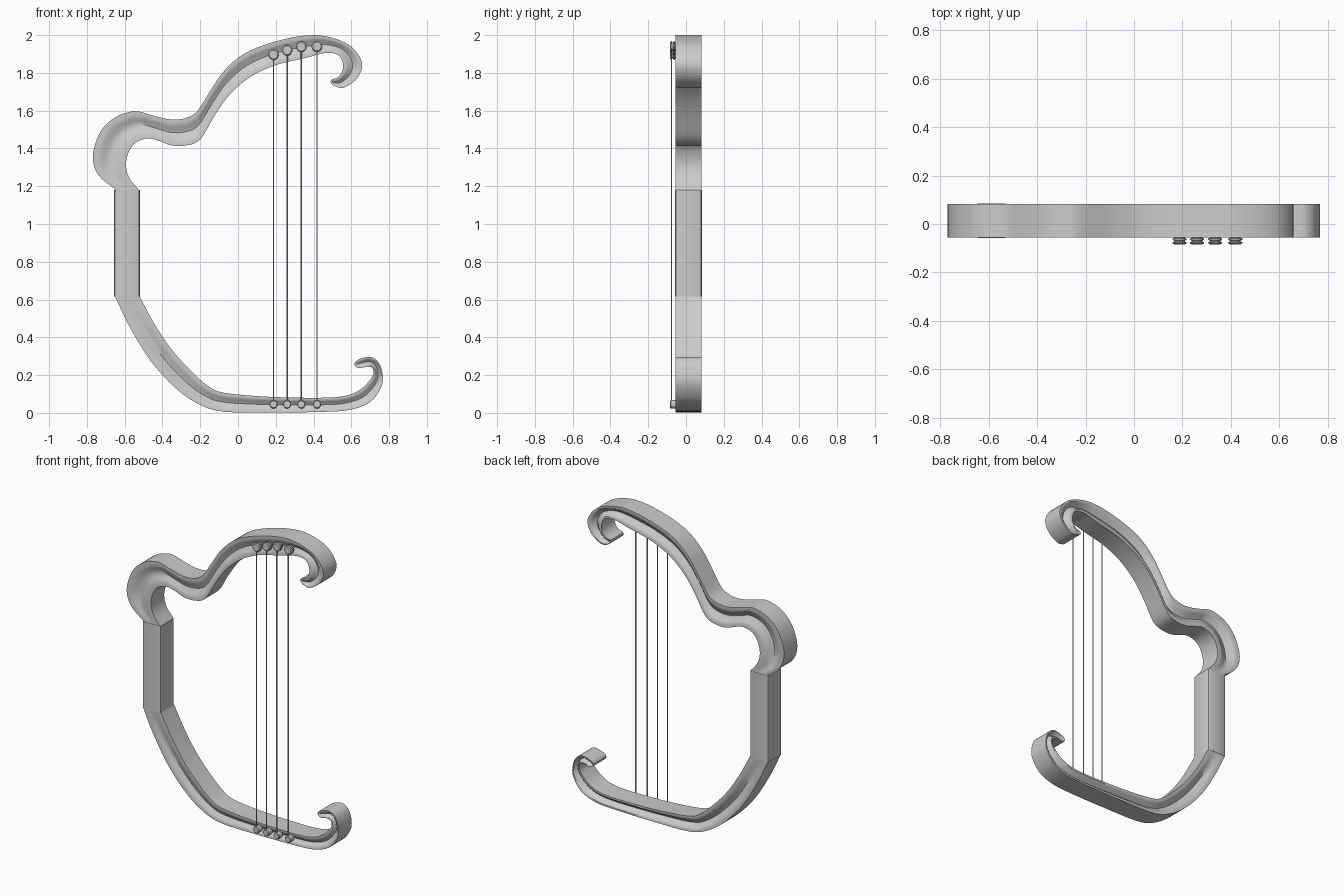
import bpy, bmesh, math
from mathutils import Vector

if "Cube" in bpy.data.objects:
    bpy.data.objects.remove(bpy.data.objects["Cube"])

FRONT, BACK = -0.055, 0.082


def finish(bm, name, angle=35):
    bmesh.ops.recalc_face_normals(bm, faces=bm.faces[:])
    me = bpy.data.meshes.new(name)
    bm.to_mesh(me)
    bm.free()
    ob = bpy.data.objects.new(name, me)
    bpy.context.collection.objects.link(ob)
    bpy.ops.object.select_all(action='DESELECT')
    ob.select_set(True)
    bpy.context.view_layer.objects.active = ob
    bpy.ops.object.shade_smooth_by_angle(angle=math.radians(angle))
    return ob


def spline(pts, steps=4):
    """Smooth curve through 2D points."""
    p = [Vector(q) for q in pts]
    p = [2 * p[0] - p[1]] + p + [2 * p[-1] - p[-2]]
    out = []
    for i in range(1, len(p) - 2):
        a, b, c, d = p[i - 1:i + 3]
        for k in range(steps):
            t = k / steps
            out.append(0.5 * (2 * b + (c - a) * t + (2 * a - 5 * b + 4 * c - d) * t * t
                              + (3 * b - a - 3 * c + d) * t ** 3))
    return out + [p[-2]]


def arm(name, outer, inner):
    """Loft between outer and inner edge curves, with a soft groove front and back."""
    o, n = spline(outer), spline(inner)
    ts = [0, 0.15, 0.25, 0.37, 0.5, 0.63, 0.75, 0.85, 1]
    bm = bmesh.new()
    rings = []
    for i, (a, b) in enumerate(zip(o, n)):
        fade = min(1, i / 8, (len(o) - 1 - i) / 8)
        ring = []
        for y, depth, order in ((FRONT, 0.02, ts), (BACK, -0.03, ts[::-1])):
            for t in order:
                dip = math.cos((t - 0.5) / 0.35 * math.pi / 2) ** 2 if 0.15 < t < 0.85 else 0
                q = a.lerp(b, t)
                ring.append(bm.verts.new((q.x, y + depth * dip * fade, q.y)))
        rings.append(ring)
    m = len(rings[0])
    for r, s in zip(rings, rings[1:]):
        for k in range(m):
            bm.faces.new((r[k], r[(k + 1) % m], s[(k + 1) % m], s[k]))
    bm.faces.new(rings[0])
    bm.faces.new(rings[-1][::-1])
    return finish(bm, name)


def lathe(name, x, z, profile, n=16):
    """Turned part about the y axis; profile is (radius, y)."""
    bm = bmesh.new()
    rings = [[bm.verts.new((x + r * math.cos(2 * math.pi * k / n), y,
                            z + r * math.sin(2 * math.pi * k / n))) for k in range(n)]
             for r, y in profile]
    for a, b in zip(rings, rings[1:]):
        for k in range(n):
            bm.faces.new((a[k], a[(k + 1) % n], b[(k + 1) % n], b[k]))
    bm.faces.new(rings[0])
    bm.faces.new(rings[-1][::-1])
    return finish(bm, name)


# Upper neck with shoulder bulge and scroll
arm("upper_neck",
    [(-.645, 1.18), (-.74, 1.26), (-.769, 1.36), (-.73, 1.485), (-.65, 1.565), (-.545, 1.597),
     (-.455, 1.575), (-.36, 1.554), (-.28, 1.56), (-.217, 1.597), (-.148, 1.703), (-.074, 1.81),
     (.03, 1.9), (.17, 1.958), (.33, 1.995), (.46, 1.995), (.59, 1.947), (.656, 1.857),
     (.635, 1.777), (.566, 1.724), (.515, 1.728), (.489, 1.75)],
    [(-.525, 1.18), (-.577, 1.247), (-.593, 1.316), (-.577, 1.385), (-.54, 1.432), (-.476, 1.453),
     (-.413, 1.438), (-.35, 1.416), (-.275, 1.416), (-.2, 1.448), (-.12, 1.58), (-.042, 1.687),
     (.063, 1.777), (.196, 1.84), (.354, 1.878), (.46, 1.905), (.53, 1.895), (.556, 1.846),
     (.55, 1.804), (.526, 1.775), (.505, 1.768), (.492, 1.762)])

# Lower body with curled foot
arm("lower_body",
    [(-.65, .615), (-.58, .467), (-.466, .28), (-.333, .133), (-.2, .042), (-.07, .006),
     (.17, .002), (.434, .005), (.593, .016), (.7, .058), (.757, .133), (.767, .196),
     (.746, .265), (.7, .297), (.635, .281), (.615, .262)],
    [(-.52, .615), (-.44, .467), (-.35, .334), (-.254, .228), (-.16, .143), (-.07, .106),
     (.17, .085), (.434, .08), (.566, .09), (.645, .122), (.7, .175), (.717, .212),
     (.71, .238), (.685, .244), (.642, .237), (.62, .246)])

# Straight pillar
bm = bmesh.new()
bmesh.ops.create_cube(bm, size=1)
for v in bm.verts:
    v.co = (-.588 + v.co.x * .136, (FRONT + BACK) / 2 + v.co.y * (BACK - FRONT + .004),
            .8975 + v.co.z * .565)
bmesh.ops.bevel(bm, geom=[e for e in bm.edges if abs(e.verts[0].co.z - e.verts[1].co.z) > .1],
                offset=.012, segments=2, profile=.5, affect='EDGES')
finish(bm, "pillar")

# Strings with spool pegs above and plain pins below
LOW = .045
for i, (x, z) in enumerate([(.188, 1.897), (.26, 1.92), (.335, 1.938), (.418, 1.94)], 1):
    lathe(f"tuning_peg_{i}", x, z, [(.022, -.045), (.022, -.058), (.029, -.06), (.029, -.066),
                                    (.022, -.068), (.022, -.073), (.029, -.075), (.029, -.079),
                                    (.023, -.084)])
    lathe(f"string_pin_{i}", x, LOW, [(.022, -.045), (.022, -.08), (.018, -.084)])
    bm = bmesh.new()
    bmesh.ops.create_cone(bm, cap_ends=True, segments=8, radius1=.0035, radius2=.0035, depth=z - LOW)
    bmesh.ops.translate(bm, verts=bm.verts[:], vec=(x, -.077, (z + LOW) / 2))
    finish(bm, f"string_{i}")
